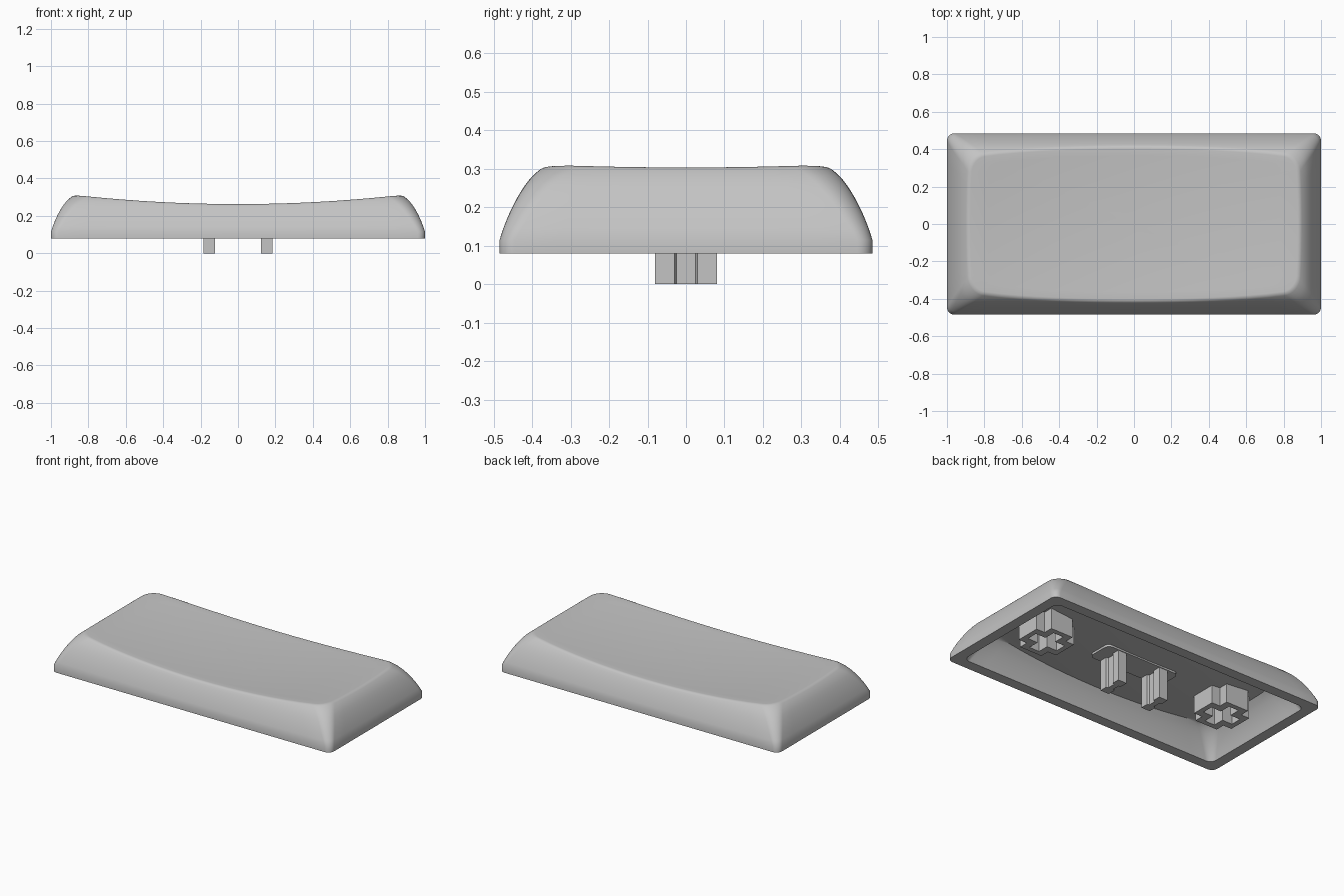
import bpy, bmesh, math

if "Cube" in bpy.data.objects:
    bpy.data.objects.remove(bpy.data.objects["Cube"])

grey = bpy.data.materials.new("matte_grey")
grey.use_nodes = True
COLOUR = (0.55, 0.55, 0.55, 1)
grey.diffuse_color = COLOUR
grey.node_tree.nodes["Principled BSDF"].inputs["Base Color"].default_value = COLOUR

RIM, SHOULDER = 0.08, 0.115      # bottom edge and top of the straight skirt
WALL, ROOF = 0.065, 0.045        # shell thickness at the side and at the top
HALF_X, HALF_Y = 1.0, 0.485


def finish(name, bm, smooth=None):
    bmesh.ops.recalc_face_normals(bm, faces=bm.faces)
    mesh = bpy.data.meshes.new(name)
    bm.to_mesh(mesh)
    bm.free()
    obj = bpy.data.objects.new(name, mesh)
    bpy.context.collection.objects.link(obj)
    mesh.materials.append(grey)
    if smooth:
        bpy.ops.object.select_all(action='DESELECT')
        obj.select_set(True)
        bpy.context.view_layer.objects.active = obj
        bpy.ops.object.shade_smooth_by_angle(angle=math.radians(smooth))
    return obj


def loft(bm, rings, wrap=False):
    """Join rings of equal length with quads; wrap joins last to first."""
    loops = [[bm.verts.new(p) for p in ring] for ring in rings]
    pairs = list(zip(loops, loops[1:]))
    if wrap:
        pairs.append((loops[-1], loops[0]))
    n = len(loops[0])
    for lo, hi in pairs:
        for i in range(n):
            j = (i + 1) % n
            bm.faces.new((lo[i], lo[j], hi[j], hi[i]))
    return loops


def prism(name, outline, z0, z1):
    bm = bmesh.new()
    loops = loft(bm, [[(x, y, z) for x, y in outline] for z in (z0, z1)])
    for loop in loops:
        bm.faces.new(loop)
    return finish(name, bm)


# Rounded-rectangle directions: a core position plus a normal for the radius
def directions(long_side=16, short_side=8, arc=8):
    out = []
    corners = [(1, 1), (-1, 1), (-1, -1), (1, -1)]
    for k, (cx, cy) in enumerate(corners):
        for i in range(arc + 1):
            a = math.pi / 2 * (k + i / arc)
            out.append((cx, cy, math.cos(a), math.sin(a)))
        nx, ny = corners[(k + 1) % 4]
        steps = short_side if k % 2 else long_side
        for i in range(1, steps):
            f = i / steps
            out.append((cx + (nx - cx) * f, cy + (ny - cy) * f, math.cos(a), math.sin(a)))
    return out


def place(d, half_x, half_y, r):
    return d[0] * (half_x - r) + d[2] * r, d[1] * (half_y - r) + d[3] * r


def dish(x, y):
    return 0.252 + 0.067 * (x * x + y * y)


def shell_point(d, t, wall, drop):
    """Point on the curved side, t = 0 at the skirt and 1 at the dished top."""
    z0 = RIM if wall else SHOULDER
    z = z0
    for _ in range(10):
        s = min(max((z + drop - SHOULDER) / 0.2, 0), 0.99)
        inset = wall + 0.06 * s + 0.08 * (1 - math.sqrt(1 - s * s))
        x, y = place(d, HALF_X - inset, HALF_Y - inset, 0.04 + 0.05 * s)
        z = z0 + t * (dish(x, y) - drop - z0)
    return x, y, z


# Cap: one continuous skin running inside ceiling, inside wall, rim, outside, top
dirs = directions()
T_STEPS = [0, 0.15, 0.3, 0.45, 0.6, 0.72, 0.84, 1]
SCALES = [0.88, 0.75, 0.6, 0.45, 0.3, 0.15]


def half_shell(wall, drop):
    rings = [[shell_point(d, t, wall, drop) for d in dirs] for t in T_STEPS]
    edge = rings[-1]
    for f in SCALES:
        rings.append([(x * f, y * f, dish(x * f, y * f) - drop) for x, y, _ in edge])
    return rings


inside = half_shell(WALL, ROOF)
outside = half_shell(0, 0)
rim = [(x, y, RIM) for x, y, _ in outside[0]]
bm = bmesh.new()
loops = loft(bm, inside[::-1] + [rim] + outside)
for loop, drop in ((loops[0], ROOF), (loops[-1], 0)):
    centre = bm.verts.new((0, 0, dish(0, 0) - drop))
    for i, v in enumerate(loop):
        bm.faces.new((v, loop[(i + 1) % len(loop)], centre))

# Soften the edge between side and dish, inside and out
k = len(SCALES)
for loop, width in ((loops[k], 0.02), (loops[-1 - k], 0.013)):
    edges = [bm.edges.get((v, loop[(i + 1) % len(loop)])) for i, v in enumerate(loop)]
    bmesh.ops.bevel(bm, geom=edges, offset=width, segments=4, profile=0.5,
                    affect='EDGES', clamp_overlap=True)
finish("cap_shell", bm, 35)

# Raised pad on the ceiling under the switch prongs
pad = [place(d, 0.265, 0.085, 0.035) for d in directions(1, 1, 6)]
prism("prong_pad", pad, 0.198, 0.22)


# Switch prongs with a notch along both sides
def prong(cx):
    quarter = [(0.031, 0.08), (0.031, 0.03), (0.017, 0.025)]
    right = quarter + [(x, -y) for x, y in quarter[::-1]]
    outline = right + [(-x, -y) for x, y in right]
    return [(cx + x, y) for x, y in outline]


# Cross-shaped sockets for the stabiliser
def cross(cx, reach, arm, z):
    pts = []
    for q in range(4):
        c, s = round(math.cos(q * math.pi / 2)), round(math.sin(q * math.pi / 2))
        for x, y in ((reach, -arm), (reach, arm), (arm, arm)):
            pts.append((cx + x * c - y * s, x * s + y * c, z))
    return pts


for side, label in ((1, "left"), (-1, "right")):
    prism(label + "_switch_prong", prong(side * 0.154), 0, 0.215)
    cx, low, high = side * 0.66, 0.11, 0.256
    bm = bmesh.new()
    loft(bm, [cross(cx, 0.14, 0.08, low), cross(cx, 0.14, 0.08, high),
              cross(cx, 0.108, 0.036, high), cross(cx, 0.108, 0.036, low)], wrap=True)
    finish(label + "_stabiliser_socket", bm)
